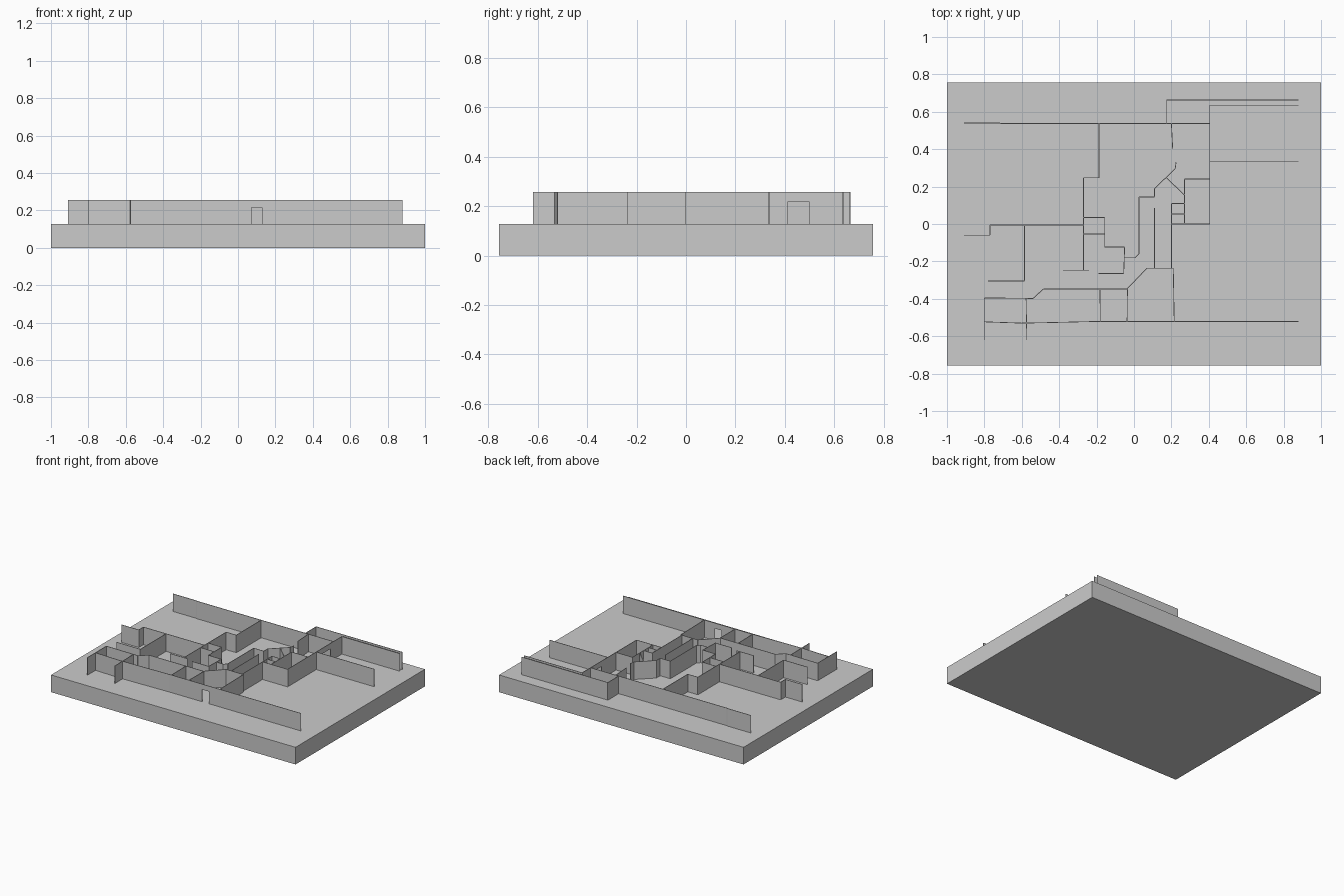
import bpy, bmesh
from mathutils import Vector, Matrix

if "Cube" in bpy.data.objects:
    bpy.data.objects.remove(bpy.data.objects["Cube"])

FLOOR, TOP, DOOR_TOP, T = 0.127, 0.257, 0.217, 0.004


def add_box(bm, centre, size, rot=Matrix()):
    m = Matrix.Translation(centre) @ rot @ Matrix.Diagonal((*size, 1))
    bmesh.ops.create_cube(bm, size=1, matrix=m)


def finish(bm, name):
    mesh = bpy.data.meshes.new(name)
    bm.to_mesh(mesh)
    bm.free()
    bpy.context.collection.objects.link(bpy.data.objects.new(name, mesh))


def wall(name, *paths, lintels=()):
    """Thin upright panels along each path, plus lintels above doorways."""
    bm = bmesh.new()
    runs = [(p, FLOOR) for p in paths] + [(p, DOOR_TOP) for p in lintels]
    for path, z0 in runs:
        for a, b in zip(path, path[1:]):
            a, b = Vector(a), Vector(b)
            d, mid = b - a, (a + b) / 2
            rot = d.to_3d().to_track_quat('X', 'Z').to_matrix().to_4x4()
            add_box(bm, (mid.x, mid.y, (z0 + TOP) / 2), (d.length, T, TOP - z0), rot)
    finish(bm, name)


# Base slab
bm = bmesh.new()
add_box(bm, (0, 0, FLOOR / 2), (2, 1.512, FLOOR))
finish(bm, "base_slab")

# Long rear wall and the corridor behind it
wall("rear_wall", [(-.91, .54), (-.72, .54), (-.71, .537), (.405, .537)])
wall("rear_corridor_wall", [(.175, .537), (.175, .663), (.88, .663)])

# Right-hand rooms, with a doorway in the side wall
wall("right_room_wall",
     [(.88, .635), (.405, .635), (.405, .5)],
     [(.405, .41), (.405, 0), (.2, 0)],
     [(.405, .335), (.88, .335)],
     lintels=[[(.405, .5), (.405, .41)]])
wall("inner_room_wall", [(.405, .24), (.27, .24), (.27, 0)])
wall("rear_stub_wall", [(.2, .537), (.207, .4)])
wall("closet_wall",
     [(.2, -.237), (.2, .11), (.27, .11)],
     [(.2, .053), (.27, .053)],
     [(.175, .245), (.27, .155)])

# Central stepped passage
wall("central_passage_wall",
     [(.225, .33), (.22, .295), (.11, .19), (.11, .145), (.027, .145),
      (.027, -.16), (.005, -.18), (-.05, -.18)])
wall("central_divider", [(.11, .085), (.11, -.237)])
wall("central_room_wall",
     [(-.157, .035), (-.157, -.123), (-.05, -.123), (-.055, -.265), (-.19, -.265)],
     [(-.27, .035), (-.157, .035)],
     [(-.27, -.053), (-.157, -.053)])
wall("middle_wall",
     [(-.187, .537), (-.187, .247), (-.27, .247), (-.27, -.247)],
     [(-.38, -.247), (-.24, -.247)])

# Left-hand rooms
wall("left_wall", [(-.91, -.06), (-.77, -.06), (-.77, -.005), (-.27, -.005)])
wall("left_room_wall", [(-.585, -.005), (-.585, -.305), (-.78, -.305)])

# Front rooms, with a doorway in the long front wall
wall("front_inner_wall",
     [(-.8, -.62), (-.8, -.395), (-.54, -.398), (-.485, -.348), (-.04, -.348),
      (.07, -.237), (.21, -.237), (.215, -.52)])
wall("front_wall",
     [(-.8, -.523), (-.6, -.53), (-.45, -.527), (-.2, -.521), (.073, -.521)],
     [(.127, -.521), (.88, -.521)],
     lintels=[[(.073, -.521), (.127, -.521)]])
wall("front_partitions",
     [(-.577, -.395), (-.573, -.62)],
     [(-.182, -.348), (-.18, -.52)],
     [(-.035, -.348), (-.037, -.52)])
